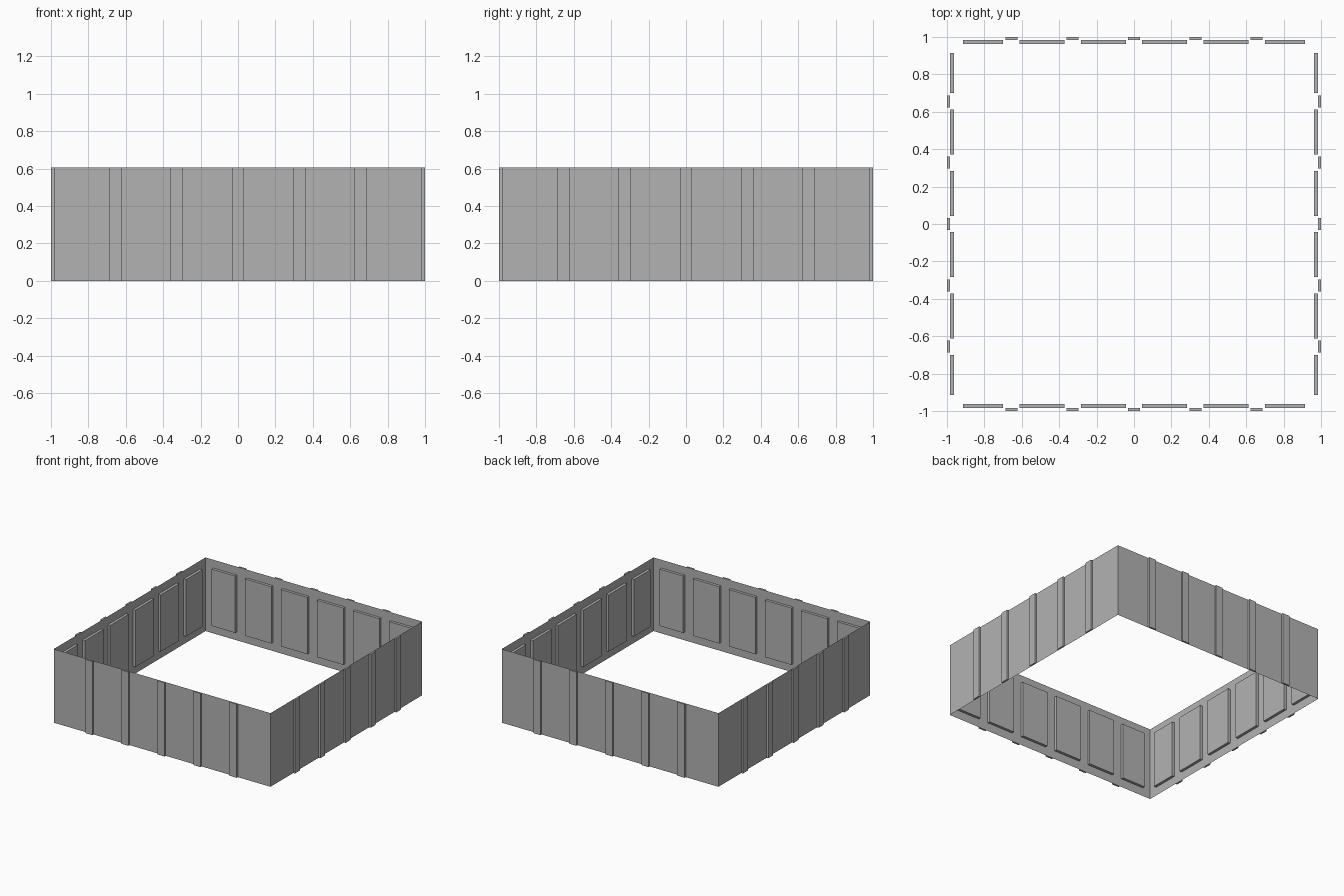
import bpy, bmesh
from math import pi
from mathutils import Matrix, Vector

cube = bpy.data.objects.get("Cube")
if cube:
    bpy.data.objects.remove(cube)

WALL = 0.985          # distance of the thin wall sheets from the centre
HEIGHT = 0.605
BATTEN_OUT = 0.015    # battens stand out from the wall
PANEL_IN = 0.022      # panels sink into the wall
BATTENS = [-0.656, -0.328, 0, 0.328, 0.656]
HALF_BATTEN = 0.032
GAP = 0.012           # strip between batten and panel
END = 0.913           # outer edge of the end panels

grey = bpy.data.materials.new("wall grey")
grey.use_nodes = True
colour = (0.45, 0.45, 0.45, 1)
grey.diffuse_color = colour
bsdf = grey.node_tree.nodes["Principled BSDF"]
bsdf.inputs["Base Color"].default_value = colour
bsdf.inputs["Roughness"].default_value = 0.8

# Column edges across the wall, with the kind of each column
edges, kinds = [-WALL, -END], ["plain"]
for c in BATTENS:
    edges += [c - HALF_BATTEN - GAP, c - HALF_BATTEN, c + HALF_BATTEN, c + HALF_BATTEN + GAP]
    kinds += ["panel", "plain", "batten", "plain"]
edges += [END, WALL]
kinds += ["panel", "plain"]
rows = [0, 0.07, 0.537, HEIGHT]


def extrude(bm, faces, offset):
    """Push a patch of the sheet out, closing its sides."""
    new = bmesh.ops.extrude_face_region(bm, geom=faces)["geom"]
    verts = [v for v in new if isinstance(v, bmesh.types.BMVert)]
    bmesh.ops.translate(bm, verts=verts, vec=Vector((0, offset, 0)))


def make_wall(name, angle):
    bm = bmesh.new()
    grid = [[bm.verts.new((x, -WALL, z)) for z in rows] for x in edges]
    battens, panels = [], []
    for i, kind in enumerate(kinds):
        column = [bm.faces.new((grid[i][j], grid[i + 1][j], grid[i + 1][j + 1], grid[i][j + 1]))
                  for j in range(len(rows) - 1)]
        if kind == "batten":
            battens.append(column)
        elif kind == "panel":
            panels.append([column[1]])
    for patch in battens:
        extrude(bm, patch, -BATTEN_OUT)
    for patch in panels:
        extrude(bm, patch, PANEL_IN)
    # Merge the flat cells back into clean faces
    bmesh.ops.dissolve_limit(bm, angle_limit=0.01, verts=bm.verts[:], edges=bm.edges[:])
    bmesh.ops.transform(bm, matrix=Matrix.Rotation(angle, 4, "Z"), verts=bm.verts[:])
    mesh = bpy.data.meshes.new(name)
    bm.to_mesh(mesh)
    bm.free()
    mesh.materials.append(grey)
    obj = bpy.data.objects.new(name, mesh)
    bpy.context.collection.objects.link(obj)


for k, side in enumerate(("front", "left", "back", "right")):
    make_wall(side + "_panelled_wall", k * pi / 2)
